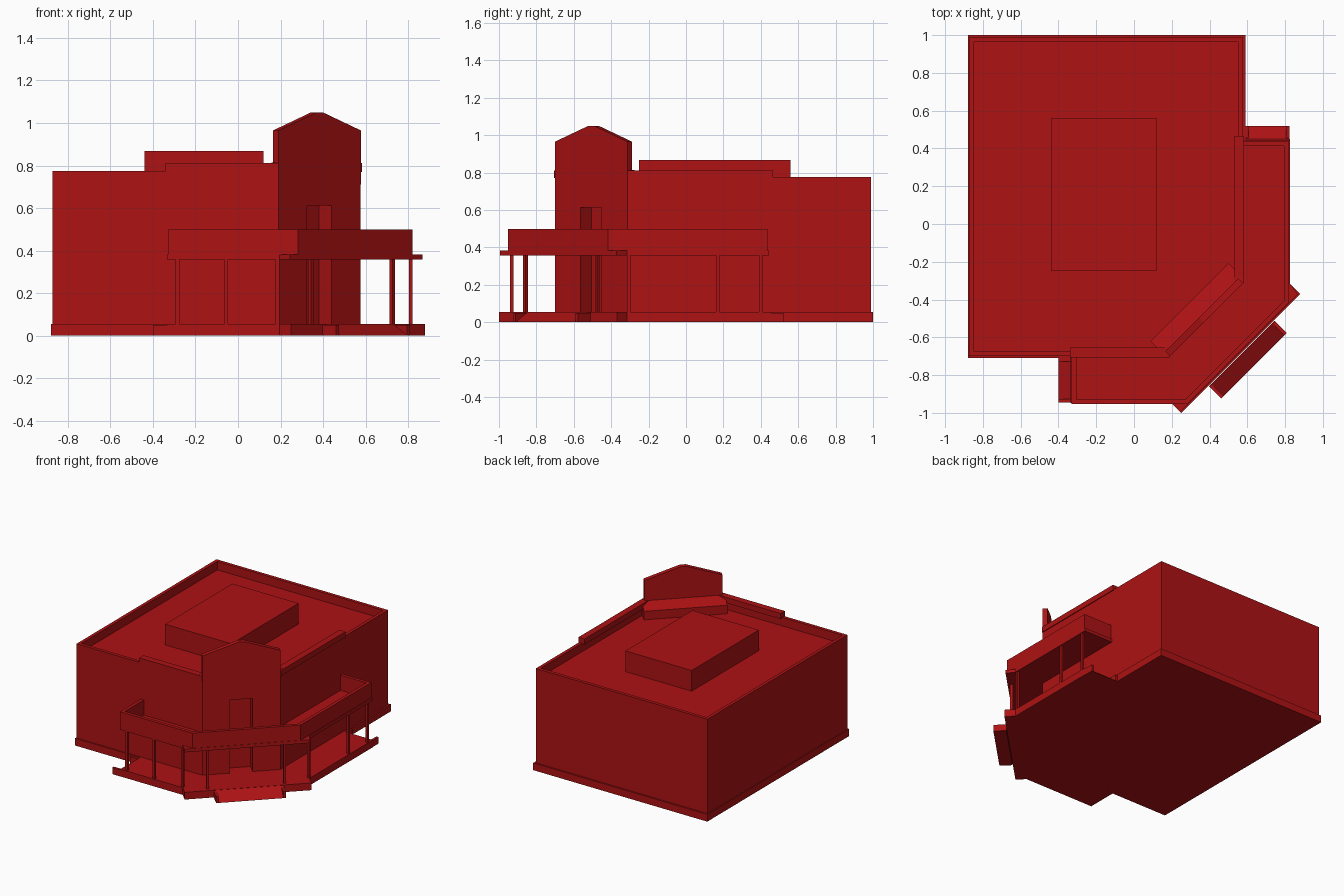
import bpy, bmesh
from math import pi
from mathutils import Vector, Matrix

if "Cube" in bpy.data.objects:
    bpy.data.objects.remove(bpy.data.objects["Cube"])

red = bpy.data.materials.new("red")
red.diffuse_color = (0.42, 0.006, 0.007, 1)
red.use_nodes = True
red.node_tree.nodes["Principled BSDF"].inputs["Base Color"].default_value = red.diffuse_color
DIAG = pi / 4  # the entrance corner is built straight, then turned 45 degrees


def finish(name, bm, angle=0.0, loc=(0, 0, 0)):
    bmesh.ops.recalc_face_normals(bm, faces=bm.faces)
    bm.transform(Matrix.Translation(loc) @ Matrix.Rotation(angle, 4, 'Z'))
    me = bpy.data.meshes.new(name)
    bm.to_mesh(me)
    bm.free()
    me.materials.append(red)
    ob = bpy.data.objects.new(name, me)
    bpy.context.collection.objects.link(ob)
    return ob


def extrude(name, pts, vec, angle=0.0, loc=(0, 0, 0)):
    """Flat 3D outline swept along a vector."""
    bm = bmesh.new()
    face = bm.faces.new([bm.verts.new(p) for p in pts])
    out = bmesh.ops.extrude_face_region(bm, geom=[face])
    verts = [g for g in out["geom"] if isinstance(g, bmesh.types.BMVert)]
    bmesh.ops.translate(bm, verts=verts, vec=vec)
    return finish(name, bm, angle, loc)


def prism(name, pts, z0, z1):
    return extrude(name, [(x, y, z0) for x, y in pts], (0, 0, z1 - z0))


def box(name, x0, x1, y0, y1, z0, z1, angle=0.0, loc=(0, 0, 0)):
    pts = [(x0, y0, z0), (x1, y0, z0), (x1, y1, z0), (x0, y1, z0)]
    return extrude(name, pts, (0, 0, z1 - z0), angle, loc)


def band(name, path, z0, z1, t, closed):
    """Wall of thickness t on the inside of a counter-clockwise path."""
    P = [Vector(p) for p in path]
    n = len(P)
    bm = bmesh.new()
    rings = []
    for i, p in enumerate(P):
        a = (p - P[i - 1]).normalized() if closed or i > 0 else None
        b = (P[(i + 1) % n] - p).normalized() if closed or i < n - 1 else None
        a, b = a or b, b or a
        na, nb = Vector((-a.y, a.x)), Vector((-b.y, b.x))
        q = p + (na + nb) * t / (1 + na.dot(nb))
        rings.append([bm.verts.new((v.x, v.y, z))
                      for v, z in ((p, z0), (p, z1), (q, z1), (q, z0))])
    for i in range(n if closed else n - 1):
        r, s = rings[i], rings[(i + 1) % n]
        for k in range(4):
            m = (k + 1) % 4
            bm.faces.new((r[k], r[m], s[m], s[k]))
    if not closed:
        bm.faces.new(rings[0])
        bm.faces.new(rings[-1])
    return finish(name, bm)


def ramp(name, x, y, angle, width, length):
    """Wedge with a curb on each side, sloping down towards local -y."""
    h, w = 0.055, width / 2
    loc = (x, y, 0)
    extrude(name, [(-w, 0, 0), (-w, -length, 0), (-w, 0, h)], (width, 0, 0), angle, loc)
    for s in (-1, 1):
        a, b = sorted((s * w, s * (w - 0.018)))
        box(name + "_curb", a, b, -length, 0, 0, 0.05, angle, loc)


# Plinth under building and porch
prism("plinth", [(-0.88, -0.71), (-0.33, -0.71), (-0.33, -0.945), (0.195, -0.945),
                 (0.25, -1.0), (0.88, -0.37), (0.825, -0.315), (0.825, 0.45),
                 (0.59, 0.45), (0.59, 1.0), (-0.88, 1.0)], 0, 0.055)
ramp("entrance_ramp", 0.57, -0.685, DIAG, 0.49, 0.092)
ramp("left_ramp", -0.33, -0.828, -pi / 2, 0.235, 0.07)
ramp("right_ramp", 0.705, 0.45, pi, 0.235, 0.07)

# Building body with a recessed doorway in the cut-off corner
walls = [(-0.873, -0.70), (0.19, -0.70), (0.577, -0.313), (0.577, 0.988), (-0.873, 0.988)]
body = prism("building_body", walls, 0.05, 0.71)
cutter = box("door_cutter", -0.17, -0.008, -0.70, -0.545, 0.055, 0.613, DIAG)
cutter.hide_render = True
cutter.hide_set(True)
cut = body.modifiers.new("doorway", 'BOOLEAN')
cut.operation = 'DIFFERENCE'
cut.solver = 'EXACT'
cut.object = cutter
bpy.context.view_layer.objects.active = body
bpy.ops.object.modifier_apply(modifier=cut.name)
bpy.data.objects.remove(cutter)

# Roof edge, raised side copings and roof unit
band("roof_parapet", walls, 0.71, 0.775, 0.025, True)
box("front_coping", -0.34, 0.19, -0.706, -0.655, 0.77, 0.812)
box("side_coping", 0.532, 0.583, -0.313, 0.465, 0.77, 0.812)
box("roof_unit", -0.44, 0.12, -0.25, 0.56, 0.71, 0.868)

# Gabled entrance panel and the sloped block behind it
gable = [(-0.361, 0.71), (0.187, 0.71), (0.187, 0.965), (-0.066, 1.05),
         (-0.108, 1.05), (-0.361, 0.965)]
extrude("entrance_gable", [(x, -0.63, z) for x, z in gable], (0, 0.036, 0), DIAG)
extrude("gable_backing", [(-0.378, -0.605, 0.71), (-0.378, -0.605, 0.815),
                          (-0.378, -0.5, 0.775), (-0.378, -0.5, 0.71)],
        (0.585, 0, 0), DIAG)

# Porch canopy slab and its parapet
prism("canopy_slab", [(-0.335, -0.70), (-0.335, -0.947), (0.195, -0.947), (0.245, -0.995),
                      (0.868, -0.372), (0.825, -0.315), (0.825, 0.445), (0.577, 0.445),
                      (0.577, -0.313), (0.19, -0.70)], 0.357, 0.382)
band("canopy_parapet", [(-0.33, -0.70), (-0.33, -0.953), (0.283, -0.953), (0.82, -0.416),
                        (0.82, 0.437), (0.577, 0.437)], 0.38, 0.498, 0.025, False)

# Porch columns: two straight rows and a pair at the entrance
c = 0.009
for x, y in ((-0.285, -0.932), (-0.055, -0.932), (0.185, -0.932),
             (0.812, -0.307), (0.812, 0.17), (0.812, 0.4)):
    box("porch_column", x - c, x + c, y - c, y + c, 0.05, 0.36)
for x, y in ((0.343, -0.858), (0.726, -0.475)):
    box("entrance_column", -c, c, -c, c, 0.05, 0.36, DIAG, (x, y, 0))
